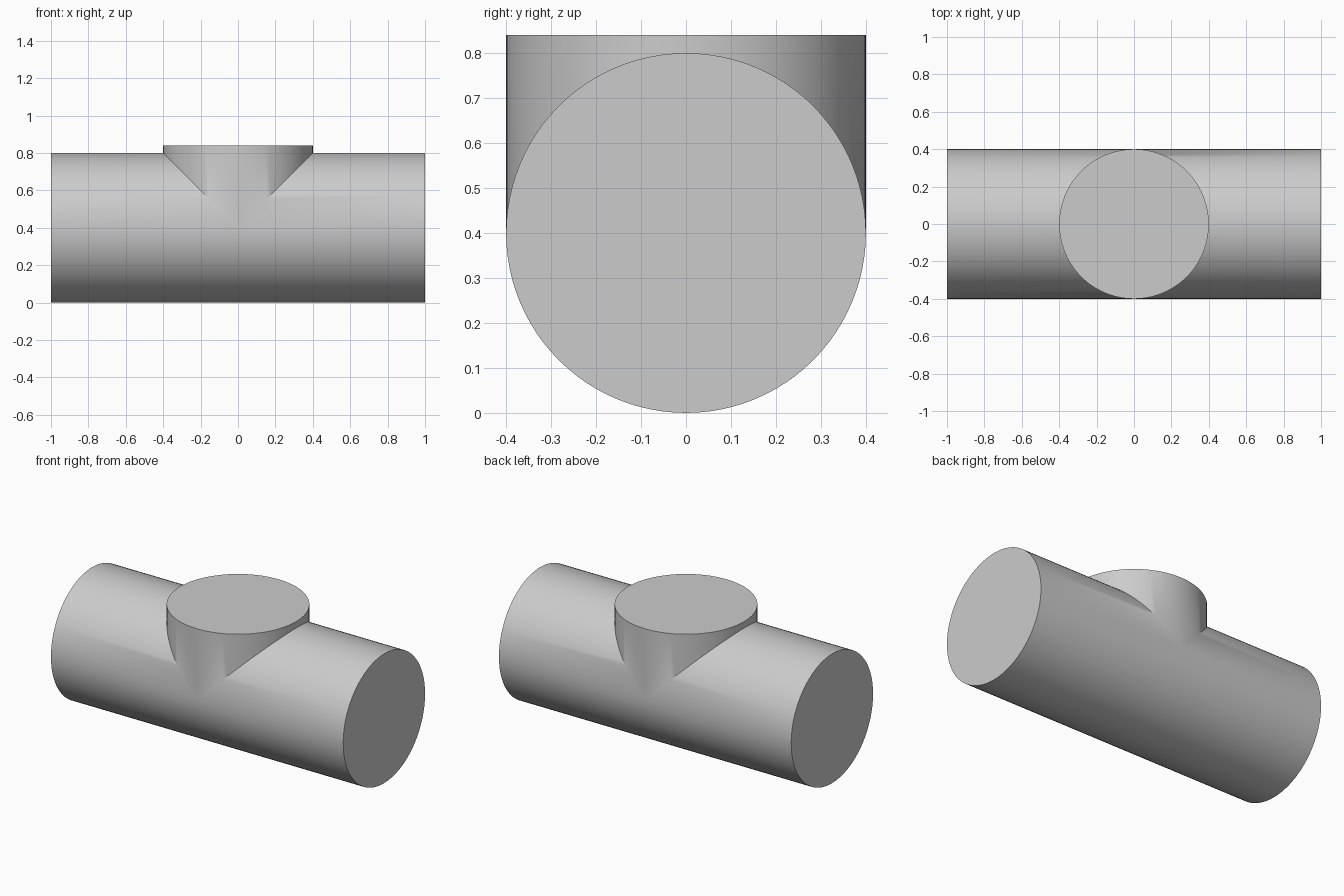
import bpy
import bmesh
from math import sin, cos, pi, radians

cube = bpy.data.objects.get("Cube")
if cube:
    bpy.data.objects.remove(cube, do_unlink=True)

RADIUS = 0.4       # shared by the pipe and its branch
HALF_LENGTH = 1.0
TOP = 0.84
HALF = 48          # segments per half circle
ANGLES = [pi * i / HALF for i in range(2 * HALF)]

grey = bpy.data.materials.new("plain grey")
grey.use_nodes = True
colour = (0.6, 0.6, 0.6, 1)
grey.diffuse_color = colour
grey.node_tree.nodes["Principled BSDF"].inputs["Base Color"].default_value = colour

bm = bmesh.new()


def ring(points):
    return [bm.verts.new(p) for p in points]


def bridge(a, b):
    """Join two closed rings with a band of quads."""
    for i in range(len(a)):
        j = (i + 1) % len(a)
        bm.faces.new((a[i], a[j], b[j], b[i]))


# Horizontal pipe: two halves, mitred where the branch enters, butted below
mitres = []
for side in (-1, 1):
    end = ring((side * HALF_LENGTH, RADIUS * cos(a), RADIUS + RADIUS * sin(a)) for a in ANGLES)
    seam = ring((side * max(0, RADIUS * sin(a)), RADIUS * cos(a), RADIUS + RADIUS * sin(a))
                for a in ANGLES)
    bridge(end, seam)
    bm.faces.new(end)
    mitres.append(seam)

# Vertical branch: rises from the saddle formed by both mitred edges
left, right = mitres[1], mitres[0]
saddle = left[:HALF + 1] + right[HALF - 1:0:-1]
rim = ring((v.co.x, v.co.y, TOP) for v in saddle)
bridge(saddle, rim)
bm.faces.new(rim)

# Weld the halves along the belly and at the saddle points
bmesh.ops.remove_doubles(bm, verts=bm.verts[:], dist=0.00001)
bmesh.ops.recalc_face_normals(bm, faces=bm.faces[:])

mesh = bpy.data.meshes.new("tee_pipe")
bm.to_mesh(mesh)
bm.free()
mesh.materials.append(grey)
tee = bpy.data.objects.new("tee_pipe", mesh)
bpy.context.collection.objects.link(tee)

bpy.ops.object.select_all(action="DESELECT")
tee.select_set(True)
bpy.context.view_layer.objects.active = tee
bpy.ops.object.shade_smooth_by_angle(angle=radians(30))
